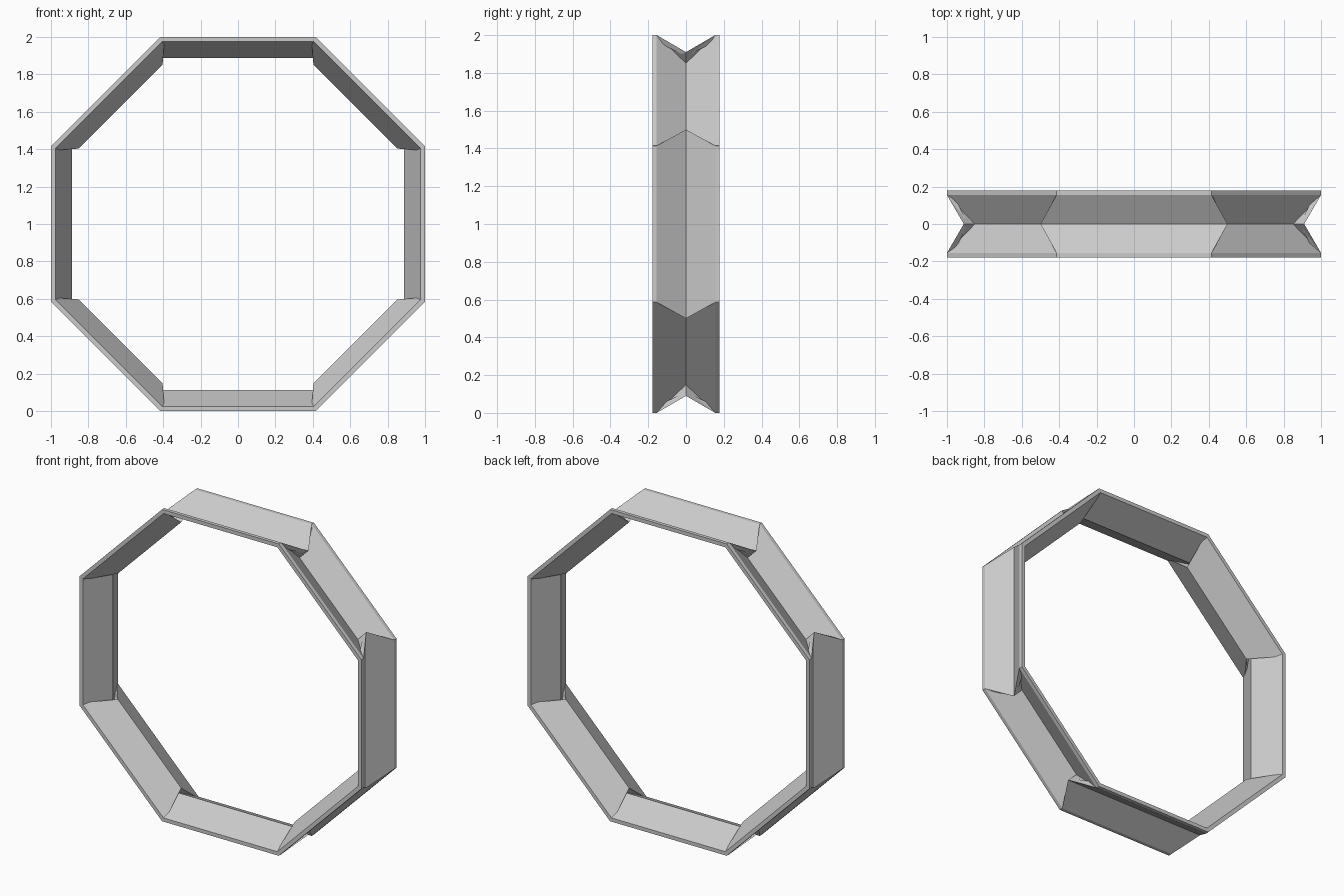
import bpy
import bmesh
from math import sin, cos, pi
from mathutils import Vector

cube = bpy.data.objects.get("Cube")
if cube:
    bpy.data.objects.remove(cube, do_unlink=True)

# One plain grey for the whole frame
grey = bpy.data.materials.new("light_grey")
grey.use_nodes = True
colour = (0.6, 0.6, 0.6, 1)
grey.diffuse_color = colour
grey.node_tree.nodes["Principled BSDF"].inputs["Base Color"].default_value = colour

# Folded channel section: (depth y, distance from ring centre)
SECTION = [(-0.178, 1), (-0.155, 1), (0, 0.91), (0.155, 1), (0.178, 1),
           (0.178, 0.976), (0, 0.888), (-0.178, 0.976)]

# Half length of the bar at each section point
LONG = [0.414, 0.414, 0.5, 0.414, 0.414, 0.404, 0.47, 0.404]
SHORT = [0.414, 0.414, 0.293, 0.414, 0.414, 0.42, 0.318, 0.42]


def bar(name, angle, lengths, walls):
    radial = Vector((sin(angle), 0, cos(angle)))
    along = Vector((cos(angle), 0, -sin(angle)))

    def place(t, y, r):
        return radial * r + along * t + Vector((0, y, 1))

    bm = bmesh.new()
    ends = [[bm.verts.new(place(side * t, y, r))
             for (y, r), t in zip(SECTION, lengths)] for side in (-1, 1)]
    a, b = ends
    n = len(SECTION)
    for i in range(n):
        j = (i + 1) % n
        bm.faces.new((a[i], a[j], b[j], b[i]))
    # End caps, one half of the fold at a time
    for e in ends:
        bm.faces.new((e[0], e[1], e[2], e[6], e[7]))
        bm.faces.new((e[2], e[3], e[4], e[5], e[6]))
    bmesh.ops.recalc_face_normals(bm, faces=bm.faces)
    # Small triangular walls closing the step to the longer neighbour
    if walls:
        for side, e in zip((-1, 1), ends):
            tip = bm.verts.new(place(side * 0.29, 0, 0.997))
            for corner in (e[1], e[3]):
                face = bm.faces.new((corner, e[2], tip))
                face.normal_update()
                if face.normal.dot(along) * side > 0:
                    face.normal_flip()
    mesh = bpy.data.meshes.new(name)
    bm.to_mesh(mesh)
    bm.free()
    mesh.materials.append(grey)
    obj = bpy.data.objects.new(name, mesh)
    bpy.context.collection.objects.link(obj)


# Eight bars, alternating straight and diagonal
names = ["top", "upper_left", "left", "lower_left",
         "bottom", "lower_right", "right", "upper_right"]
for k, side_name in enumerate(names):
    diagonal = k % 2 == 1
    bar(side_name + "_bar", k * pi / 4, SHORT if diagonal else LONG, diagonal)
